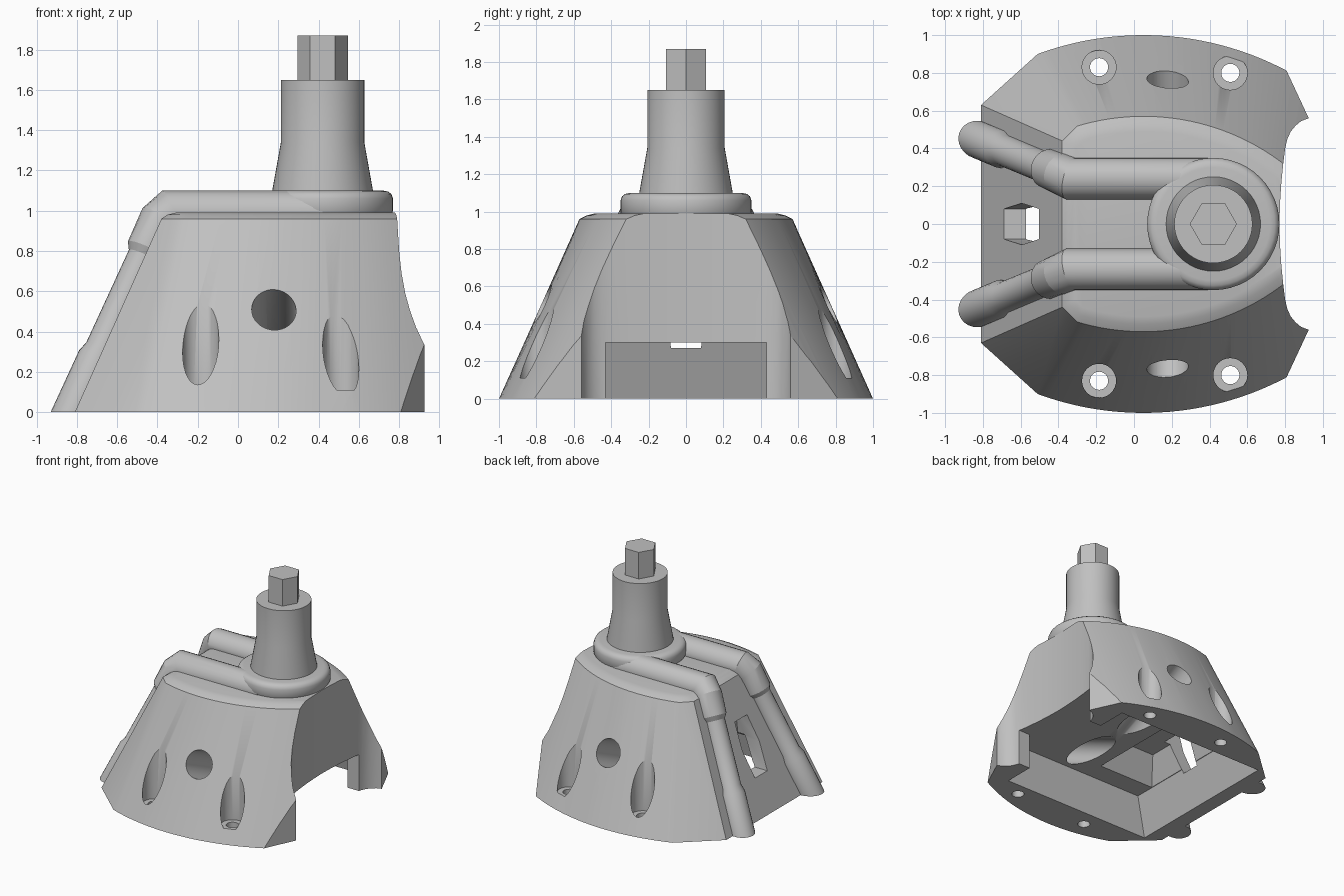
import bpy, bmesh, math
from mathutils import Vector

if "Cube" in bpy.data.objects:
    bpy.data.objects.remove(bpy.data.objects["Cube"])

grey = bpy.data.materials.new("plain_grey")
grey.use_nodes = True
COLOUR = (0.53, 0.53, 0.53, 1)
grey.diffuse_color = COLOUR
grey.node_tree.nodes["Principled BSDF"].inputs["Base Color"].default_value = COLOUR


def loft(name, rings):
    """Skin a list of equal closed rings and cap both ends."""
    bm = bmesh.new()
    rows = [[bm.verts.new(p) for p in ring] for ring in rings]
    n = len(rows[0])
    for a, b in zip(rows, rows[1:]):
        for i in range(n):
            j = (i + 1) % n
            bm.faces.new((a[i], a[j], b[j], b[i]))
    bm.faces.new(rows[0][::-1])
    bm.faces.new(rows[-1])
    bmesh.ops.recalc_face_normals(bm, faces=bm.faces)
    me = bpy.data.meshes.new(name)
    bm.to_mesh(me)
    bm.free()
    me.materials.append(grey)
    ob = bpy.data.objects.new(name, me)
    bpy.context.collection.objects.link(ob)
    return ob


def circle(x, y, z, r, n=48):
    return [(x + r * math.cos(t * math.tau / n), y + r * math.sin(t * math.tau / n), z)
            for t in range(n)]


def lathe(name, x, y, profile, n=48):
    return loft(name, [circle(x, y, z, r, n) for r, z in profile])


def rect(x0, x1, y, z):
    return [(x0, -y, z), (x1, -y, z), (x1, y, z), (x0, y, z)]


def mirrored(half):
    """Close a +y half outline with its mirror image."""
    return half + [(x, -y) for x, y in reversed(half) if y > 0]


def finish(ob, angle=30):
    bpy.ops.object.select_all(action='DESELECT')
    ob.select_set(True)
    bpy.context.view_layer.objects.active = ob
    bpy.ops.object.shade_smooth_by_angle(angle=math.radians(angle))


def cut(ob, cutter, operation='DIFFERENCE'):
    mod = ob.modifiers.new("cut", 'BOOLEAN')
    mod.operation, mod.object, mod.solver = operation, cutter, 'EXACT'
    bpy.context.view_layer.objects.active = ob
    bpy.ops.object.modifier_apply(modifier=mod.name)
    bpy.data.objects.remove(cutter)


# Body: tapered shell with bowed sides, rounded off at the top
def outline(z, corner_a, corner_b, centre_y, radius, x_end, steps=28):
    half = [corner_a]
    for i in range(steps + 1):
        x = corner_b + (x_end - corner_b) * i / steps
        half.append((x, centre_y + math.sqrt(radius ** 2 - (x - 0.05) ** 2)))
    return [(x, y, z) for x, y in mirrored(half)]


body = loft("body", [
    outline(0, (-0.81, 0.63), -0.51, -0.62, 1.62, 1.0),
    outline(0.96, (-0.38, 0.44), -0.30, -0.65, 1.22, 0.9),
    outline(0.98, (-0.35, 0.42), -0.29, -0.65, 1.18, 0.89),
    outline(0.99, (-0.31, 0.40), -0.27, -0.65, 1.14, 0.87)])

# Trim the +x side to a plan with hollow corners
plan = mirrored([(-1.2, 1.2), (0.627, 1.2), (0.925, 0.56), (0.885, 0.545), (0.855, 0.52),
                 (0.83, 0.49), (0.812, 0.45), (0.80, 0.40), (0.79, 0.32), (0.78, 0.22),
                 (0.773, 0.11), (0.77, 0)])
cut(body, loft("trim", [[(x, y, z) for x, y in plan] for z in (-0.5, 1.5)]), 'INTERSECT')

# Underside: wide chamber, doorway in the +x wall and an upper recess
cut(body, loft("chamber", [rect(-0.705, 0.7, 0.70, -0.05), rect(-0.56, 0.7, 0.62, 0.3)]))
cut(body, loft("doorway", [rect(0.5, 1.3, 0.43, -0.05), rect(0.5, 1.3, 0.43, 0.3)]))
cut(body, loft("recess", [rect(-0.565, -0.03, 0.46, 0.28), rect(-0.46, -0.12, 0.32, 0.5)]))

# Six-sided window through the sloping face
hexagon = [(0.11, 0.48), (0.08, 0.685), (-0.08, 0.685), (-0.11, 0.48), (-0.08, 0.27), (0.08, 0.27)]
cut(body, loft("window", [[(x, y, z) for y, z in hexagon] for x in (-1, -0.4)]))

# Bolt pockets, and side holes bored square to the sloping sides
slope = math.atan2(0.435, 0.96)
inward = Vector((0, -math.cos(slope), -math.sin(slope)))
upward = Vector((0, -math.sin(slope), math.cos(slope)))
for side in (1, -1):
    for x, y in ((-0.185, 0.83), (0.51, 0.80)):
        cut(body, lathe("pocket", x, side * y, [(0.09, 0.11), (0.09, 0.9)], 32))
        cut(body, lathe("bolt_hole", x, side * y, [(0.048, -0.1), (0.048, 0.2)], 24))
    rings = []
    for depth in (-0.3, 0.76):
        centre = Vector((0.178, 0.77, 0.51)) + inward * depth
        ring = [centre + Vector((u, 0, 0)) + upward * v for u, v, _ in circle(0, 0, 0, 0.11)]
        rings.append([(p.x, side * p.y, p.z) for p in ring])
    cut(body, loft("side_hole", rings))
finish(body)

# Spindle: rounded flange, tapered neck, hexagonal drive
finish(lathe("flange", 0.42, 0, [(0.33, 0.96), (0.35, 1.0), (0.35, 1.06), (0.342, 1.082),
                                 (0.325, 1.095), (0.30, 1.1)]), 40)
finish(lathe("neck", 0.42, 0, [(0.25, 1.05), (0.25, 1.1), (0.207, 1.34), (0.207, 1.65)]))
lathe("hex_drive", 0.42, 0, [(0.125, 1.6), (0.125, 1.87)], 6)


# Pipes: mitred tubes that drop down the sloping face
def pipe(name, path, n=24):
    pts = [Vector(p[:3]) for p in path]
    rings = []
    for i, p in enumerate(pts):
        d = (p - pts[i - 1] if i else pts[1] - p).normalized()
        ahead = (pts[i + 1] - p).normalized() if i < len(pts) - 1 else d
        plane = Vector((0, 0, -1)) if i == len(pts) - 1 else d + ahead
        u = d.cross(Vector((0, 1, 0))).normalized()
        v = d.cross(u)
        ring = []
        for k in range(n):
            a = k * math.tau / n
            q = path[i][3] * (u * math.cos(a) + v * math.sin(a))
            ring.append(p + q - d * (q.dot(plane) / d.dot(plane)))
        rings.append(ring)
    return loft(name, rings)


for side, label in ((1, "left"), (-1, "right")):
    top = Vector((-0.385, side * 0.265, 0.945))
    foot = Vector((-0.82, side * 0.445, 0))

    def along(t, r):
        return (*top.lerp(foot, t), r)

    finish(pipe(label + "_pipe", [
        (0.42, side * 0.24, 0.99, 0.11), (-0.335, side * 0.24, 0.99, 0.11),
        along(0, 0.11), along(0.15, 0.106), along(0.185, 0.084),
        along(0.67, 0.084), along(0.72, 0.1), along(1, 0.1)]), 20)
